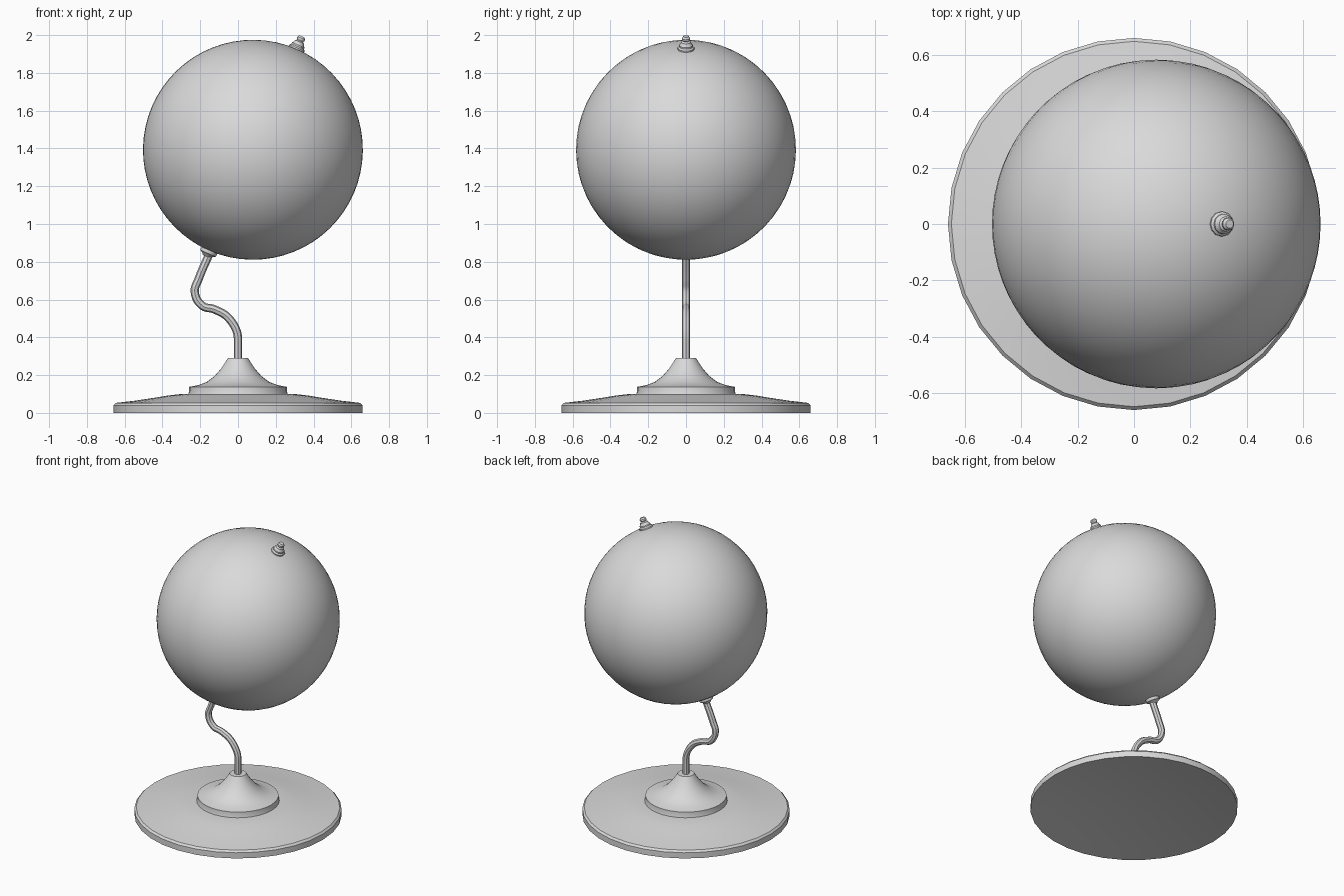
import bpy
import math
from mathutils import Vector, Matrix

if "Cube" in bpy.data.objects:
    bpy.data.objects.remove(bpy.data.objects["Cube"], do_unlink=True)

CENTRE = Vector((0.079, 0, 1.393))
RADIUS = 0.582
TILT = math.radians(23.4)
GREY = (0.7, 0.7, 0.7, 1)

grey = bpy.data.materials.new("plain grey")
grey.use_nodes = True
grey.diffuse_color = GREY
grey.node_tree.nodes["Principled BSDF"].inputs["Base Color"].default_value = GREY


def finish(obj, name):
    obj.name = name
    obj.data.materials.append(grey)
    bpy.ops.object.select_all(action="DESELECT")
    obj.select_set(True)
    bpy.context.view_layer.objects.active = obj
    bpy.ops.object.shade_smooth_by_angle(angle=math.radians(30))
    return obj


def lathe(name, profile, sides):
    """Revolve (radius, height) points around z and cap both ends."""
    verts, faces = [], []
    for r, z in profile:
        for i in range(sides):
            a = math.tau * i / sides
            verts.append((r * math.cos(a), r * math.sin(a), z))
    for k in range(len(profile) - 1):
        for i in range(sides):
            j = (i + 1) % sides
            low, high = k * sides, (k + 1) * sides
            faces.append((low + i, low + j, high + j, high + i))
    faces.append(tuple(reversed(range(sides))))
    faces.append(tuple(range(len(verts) - sides, len(verts))))
    mesh = bpy.data.meshes.new(name)
    mesh.from_pydata(verts, [], faces)
    obj = bpy.data.objects.new(name, mesh)
    bpy.context.collection.objects.link(obj)
    return finish(obj, name)


def on_axis(obj):
    """Place a part made around the globe's centre onto the tilted axis."""
    obj.matrix_world = Matrix.Translation(CENTRE) @ Matrix.Rotation(TILT, 4, "Y")


# Base: wide disc with a hollowed underside, raised step and flared bell
hollow = [(r, 0.05 * (1 - (r / 0.659) ** 2)) for r in (0.03, 0.15, 0.3, 0.42, 0.54)]
lathe("base_disc", hollow + [(0.659, 0), (0.659, 0.04), (0.647, 0.053), (0.55, 0.064),
                             (0.45, 0.079), (0.37, 0.092), (0.31, 0.099), (0.25, 0.101)], 32)
lathe("base_step", [(0.264, 0.097), (0.259, 0.115), (0.258, 0.138)], 32)
lathe("base_bell", [(0.258, 0.138), (0.21, 0.147), (0.165, 0.164), (0.125, 0.194),
                    (0.09, 0.234), (0.07, 0.264), (0.053, 0.291)], 32)

# Stem: bent round rod
curve = bpy.data.curves.new("stem", "CURVE")
curve.dimensions = "3D"
curve.bevel_depth = 0.022
curve.bevel_resolution = 2
curve.resolution_u = 6
curve.use_fill_caps = True
path = [(0, 0.27), (0, 0.39), (-0.046, 0.498), (-0.127, 0.549), (-0.187, 0.566),
        (-0.229, 0.640), (-0.208, 0.710), (-0.149, 0.848)]
spline = curve.splines.new("BEZIER")
spline.bezier_points.add(len(path) - 1)
for point, (x, z) in zip(spline.bezier_points, path):
    point.co = (x, 0, z)
    point.handle_left_type = point.handle_right_type = "AUTO"
# Keep the foot of the stem upright
foot = spline.bezier_points[1]
foot.handle_left_type = foot.handle_right_type = "FREE"
foot.handle_left = (0, 0, 0.35)
foot.handle_right = (0, 0, 0.43)
spline.bezier_points[0].handle_right_type = "VECTOR"
stem = bpy.data.objects.new("stem", curve)
bpy.context.collection.objects.link(stem)
bpy.ops.object.select_all(action="DESELECT")
stem.select_set(True)
bpy.context.view_layer.objects.active = stem
bpy.ops.object.convert(target="MESH")
finish(bpy.context.view_layer.objects.active, "stem")

# Globe
bpy.ops.mesh.primitive_uv_sphere_add(segments=64, ring_count=32, radius=RADIUS)
globe = finish(bpy.context.object, "globe")
on_axis(globe)

# Axis fittings: collar under the globe and finial above it
on_axis(lathe("lower_collar", [(0.022, -0.616), (0.03, -0.606), (0.044, -0.598),
                               (0.046, -0.588), (0.046, -0.57)], 12))
on_axis(lathe("finial", [(0.044, 0.57), (0.044, 0.588), (0.036, 0.596), (0.036, 0.604),
                         (0.029, 0.612), (0.026, 0.622), (0.017, 0.628),
                         (0.022, 0.636), (0.022, 0.644), (0.015, 0.654)], 12))
